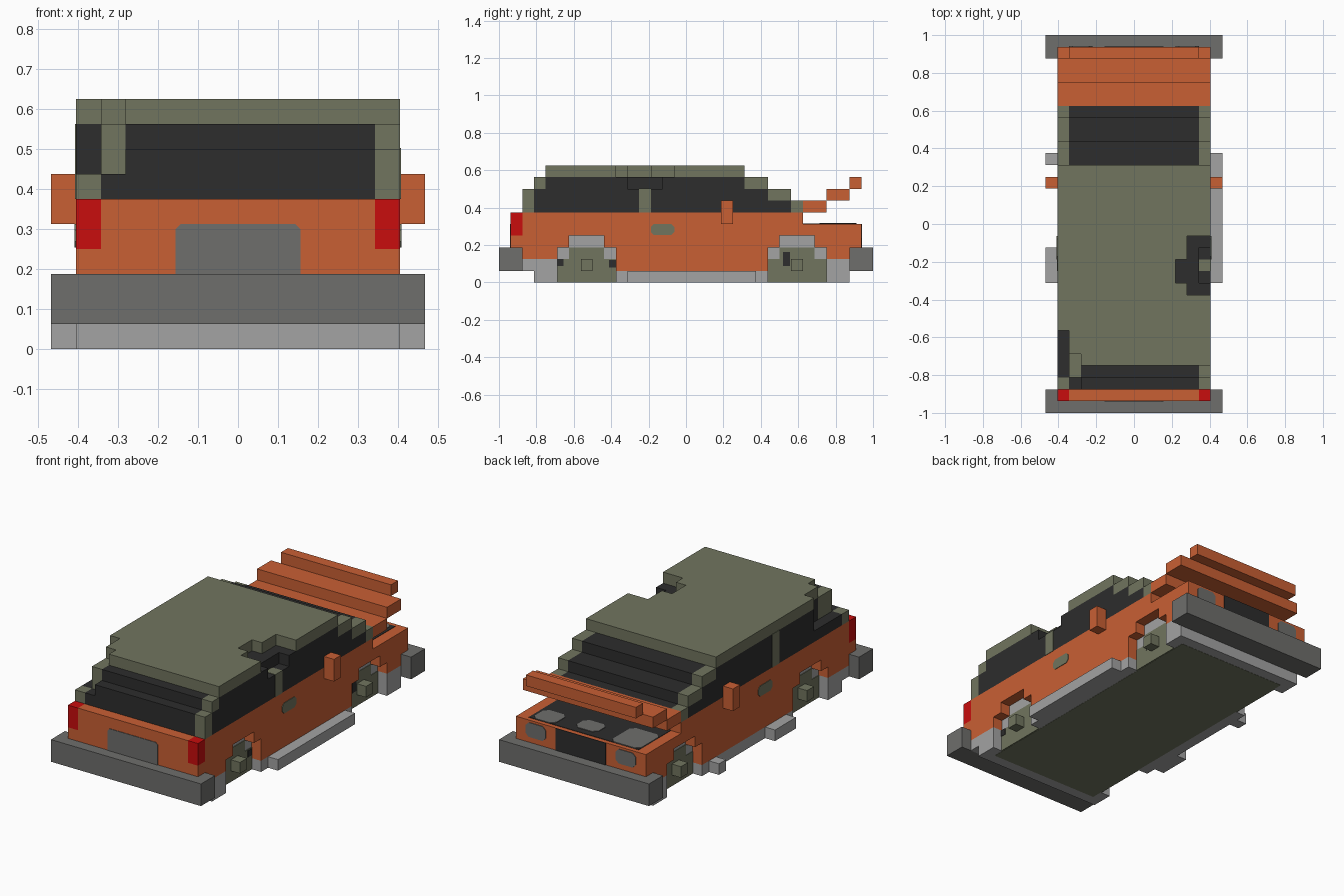
import bpy, bmesh

if "Cube" in bpy.data.objects:
    bpy.data.objects.remove(bpy.data.objects["Cube"])

V = 0.0625  # one block of the model


def material(name, r, g, b):
    m = bpy.data.materials.new(name)
    m.diffuse_color = (r, g, b, 1)
    m.use_nodes = True
    m.node_tree.nodes["Principled BSDF"].inputs["Base Color"].default_value = m.diffuse_color
    return m


ORANGE = material("orange paint", 0.584, 0.115, 0.034)
OLIVE = material("olive", 0.165, 0.178, 0.114)
BLACK = material("dark glass", 0.026, 0.026, 0.026)
GREY = material("bumper grey", 0.156, 0.156, 0.15)
PALE = material("pale grey", 0.366, 0.366, 0.366)
RED = material("red light", 0.58, 0.004, 0.004)


def prism(name, pts, a, b, mat, axis="x"):
    """Extrude a flat outline from a to b along x (y,z outline), y (x,z) or z (x,y)."""
    place = {"x": lambda p, t: (t, p[0], p[1]),
             "y": lambda p, t: (p[0], t, p[1]),
             "z": lambda p, t: (p[0], p[1], t)}[axis]
    bm = bmesh.new()
    face = bm.faces.new([bm.verts.new([c * V for c in place(p, a)]) for p in pts])
    new = bmesh.ops.extrude_face_region(bm, geom=[face])["geom"]
    for v in new:
        if isinstance(v, bmesh.types.BMVert):
            v.co["xyz".index(axis)] = b * V
    bmesh.ops.recalc_face_normals(bm, faces=bm.faces[:])
    me = bpy.data.meshes.new(name)
    bm.to_mesh(me)
    bm.free()
    me.materials.append(mat)
    ob = bpy.data.objects.new(name, me)
    bpy.context.collection.objects.link(ob)
    return ob


def box(name, x, y, z, mat):
    return prism(name, [(y[0], z[0]), (y[1], z[0]), (y[1], z[1]), (y[0], z[1])],
                 x[0], x[1], mat)


def chamfer(a0, a1, b0, b1, c):
    return [(a0 + c, b0), (a1 - c, b0), (a1, b0 + c), (a1, b1 - c),
            (a1 - c, b1), (a0 + c, b1), (a0, b1 - c), (a0, b0 + c)]


# Body core and underside
prism("body_core", [(-15, 2), (15, 2), (15, 5), (10, 5), (10, 6), (-15, 6)], -5.5, 5.5, ORANGE)
prism("chassis", [(-13, 0), (14, 0), (14, 2), (-14, 2), (-14, 1), (-13, 1)], -5.5, 5.5, PALE)
box("floor", (-5.5, 5.5), (-12, 13), (-0.0, 0.05), OLIVE).location.z = -0.001
box("rear_bumper", (-7.5, 7.5), (-16, -14), (1, 3), GREY)
box("front_bumper", (-7.5, 7.5), (14, 16), (1, 3), GREY)

# Side panels with stepped wheel arches, and everything repeated on both sides
panel = [(-15, 6), (-15, 2), (-11, 2), (-11, 3), (-10, 3), (-10, 4), (-7, 4), (-7, 3),
         (-6, 3), (-6, 1), (7, 1), (7, 3), (8, 3), (8, 4), (11, 4), (11, 3), (12, 3),
         (12, 2), (15, 2), (15, 5), (10, 5), (10, 6), (-14, 6), (-14, 4), (-15, 4)]
panel = panel[1:]
for s, side in ((1, "right"), (-1, "left")):
    i, o = 5.5 * s, 6.5 * s
    prism(side + "_panel", panel, i, o, ORANGE)
    box(side + "_tail_light", (i, o), (-15, -14), (4, 6), RED)
    prism(side + "_rear_skirt", [(-13, 0), (-11, 0), (-11, 2), (-14, 2), (-14, 1), (-13, 1)],
          i, o, PALE)
    box(side + "_front_skirt", (i, o), (12, 14), (0, 2), PALE)
    box(side + "_sill", (i, o), (-6, 7), (0, 1), PALE)
    box(side + "_mirror", (o, o + s), (3, 4), (5, 7), ORANGE)
    prism(side + "_door_handle", chamfer(-3, -1, 4.05, 5, 0.25), o, o + 0.05 * s, OLIVE)
    # wheels: pale well lining, olive disc and hub
    for y, hub, end in ((-11, -9, "rear"), (7, 9, "front")):
        box(f"{side}_{end}_well", (i, i + 0.04 * s), (y, y + 5), (1.9, 4), PALE)
        prism(f"{side}_{end}_wheel", [(y, 0), (y + 5, 0), (y + 5, 2), (y + 4, 2), (y + 4, 3),
                                      (y + 1, 3), (y + 1, 2), (y, 2)], i, i + 0.09 * s, OLIVE)
        box(f"{side}_{end}_hub", (i, o), (hub, hub + 1), (1, 2), OLIVE)
    # front pillar steps
    for y0, y1, z in ((5, 7, 8), (7, 9, 7), (9, 10, 6)):
        box(f"{side}_front_pillar", (i, o), (y0, y1), (z, z + 1), OLIVE)
for y0, y1, z0, z1 in ((-11, -10.5, 1.4, 2), (-6.6, -6, 1.3, 1.9), (8.3, 8.9, 1.4, 2.6)):
    box("wheel_shadow", (5.5, 5.62), (y0, y1), (z0, z1), BLACK)

# Outer sills: whole on the right, broken on the left
box("right_step", (6.5, 7.5), (-5, 6), (0, 1), PALE)
box("left_step_rear", (-7.5, -6.5), (-5, -2), (0, 1), PALE)
box("left_step_front", (-7.5, -6.5), (5, 6), (0, 1), PALE)

# Glasshouse: stepped dark blocks
screen = [(5, 9), (7, 9), (7, 8), (9, 8), (9, 7), (10, 7), (10, 6)]
side_front = [(5, 9), (5, 8), (7, 8), (7, 7), (9, 7), (9, 6)]
prism("windscreens", [(-14, 6), (-14, 8), (-13, 8), (-13, 9)] + screen, -4.5, 5.5, BLACK)
prism("windscreens_left", [(-14, 6), (-14, 7), (-11, 7), (-11, 9)] + screen, -5.5, -4.5, BLACK)
prism("right_windows", [(-13, 6), (-13, 8), (-12, 8), (-12, 9), (-5, 9), (-5, 8), (-2, 8),
                        (-2, 9)] + side_front, 5.5, 6.5, BLACK)
prism("left_windows", [(-13, 6), (-13, 7), (-9, 7), (-9, 9)] + side_front, -6.5, -5.5, BLACK)
box("right_middle_pillar", (5.5, 6.54), (-4, -3), (6, 8.04), OLIVE)
box("left_middle_pillar", (-6.54, -6), (-4, -3), (6, 9), OLIVE)
box("right_rear_pillar_low", (5.5, 6.5), (-14, -13), (6, 8), OLIVE)
box("right_rear_pillar_high", (5.5, 6.5), (-13, -12), (8, 9), OLIVE)
box("left_rear_pillar_low", (-6.5, -5.5), (-14, -13), (6, 7), OLIVE)
box("left_rear_pillar_bent", (-5.5, -4.5), (-13, -11), (7, 9), OLIVE)

# Roof with the two damaged notches
prism("roof", [(6.5, 5), (-6.5, 5), (-6.5, -9), (-5.5, -9), (-5.5, -11), (-4.5, -11),
               (-4.5, -12), (6.5, -12), (6.5, -6), (4.5, -6), (4.5, -5), (3.5, -5),
               (3.5, -3), (4.5, -3), (4.5, -1), (6.5, -1)], 9, 10, OLIVE, "z")

# Raised bonnet in three steps
box("bonnet_base", (-6.5, 6.5), (10, 12), (6, 7), ORANGE)
box("bonnet_middle", (-6.5, 6.5), (12, 14), (7, 8), ORANGE)
box("bonnet_tip", (-5.5, 5.5), (14, 15), (8, 9), ORANGE)

# Engine bay, grille, headlights and plate
box("engine_bay", (-5.5, 5.5), (10, 14.6), (5, 5.04), BLACK)
for x0, x1, y0, y1 in ((3, 5.2, 12.6, 14.6), (-0.8, 1.4, 12.3, 14), (-5.5, -2.6, 11.4, 14.6)):
    prism("engine_part", chamfer(x0, x1, y0, y1, 0.4), 5, 5.09, GREY, "z")
box("grille", (-2.5, 2.5), (15, 15.05), (3, 5), BLACK)
for s in (1, -1):
    prism("headlight", chamfer(*sorted((3.5 * s, 5.5 * s)), 3.5, 4.8, 0.3), 15, 15.06, GREY, "y")
prism("rear_plate", [(-2.5, 3), (2.5, 3), (2.5, 4.8), (2.3, 5), (-2.3, 5), (-2.5, 4.8)],
      -15.05, -15, GREY, "y")
